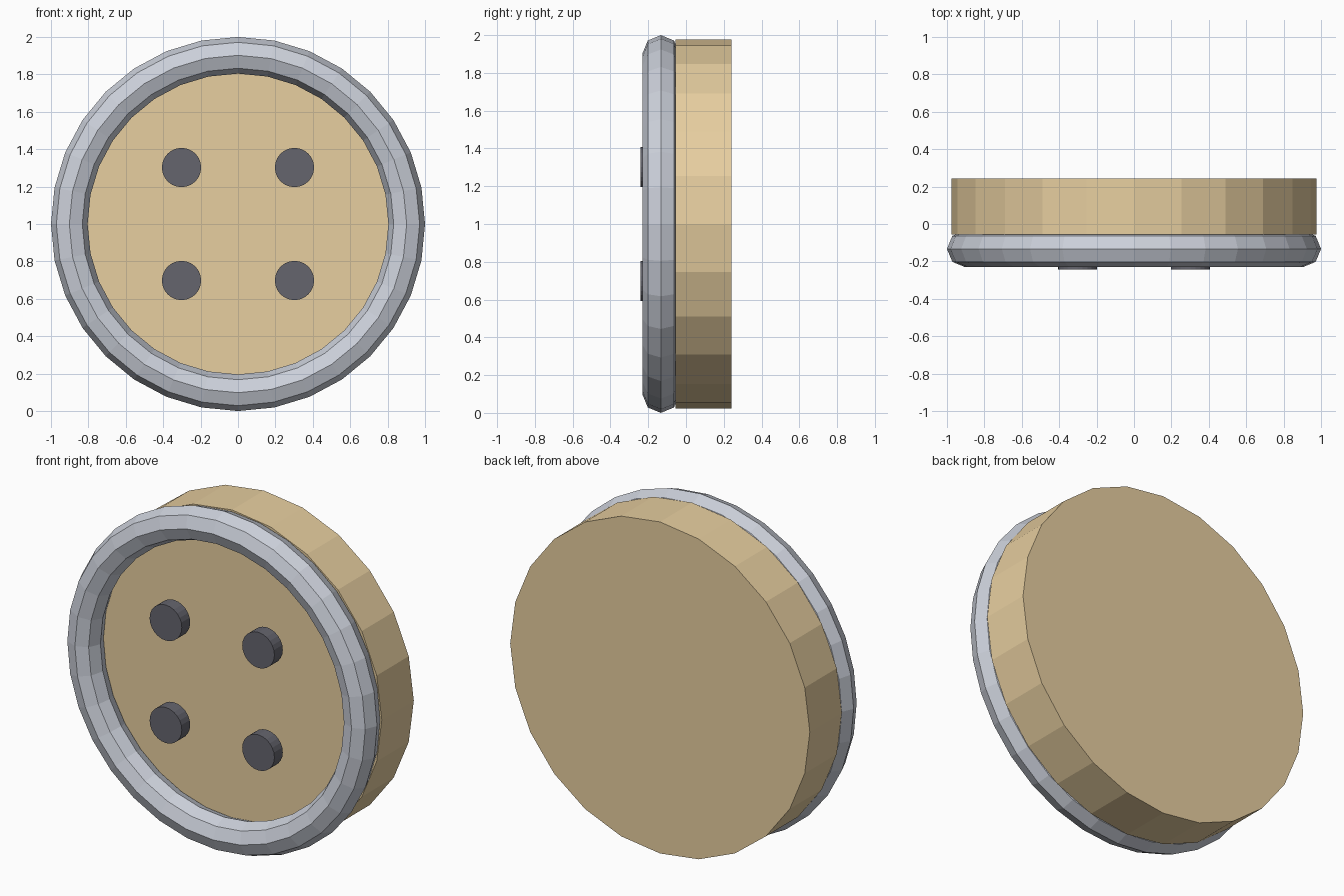
import bpy
from math import pi

if "Cube" in bpy.data.objects:
    bpy.data.objects.remove(bpy.data.objects["Cube"])

CZ = 1.0  # height of the common axis


def colour(obj, name, rgb):
    mat = bpy.data.materials.get(name) or bpy.data.materials.new(name)
    mat.diffuse_color = (*rgb, 1)
    mat.use_nodes = True
    mat.node_tree.nodes["Principled BSDF"].inputs["Base Color"].default_value = mat.diffuse_color
    obj.data.materials.append(mat)


def disc(name, x, z, y_front, y_back, radius, sides):
    """Flat-faced cylinder along y."""
    bpy.ops.mesh.primitive_cylinder_add(
        vertices=sides, radius=radius, depth=y_back - y_front,
        location=(x, (y_front + y_back) / 2, z), rotation=(pi / 2, 0, 0))
    obj = bpy.context.object
    obj.name = name
    return obj


TAN = (0.80, 0.62, 0.35)
STEEL = (0.60, 0.63, 0.70)
DARK = (0.13, 0.13, 0.155)

# Thick body, its front face showing through the rim
body = disc("body", 0, CZ, -0.056, 0.242, 0.977, 24)
colour(body, "tan", TAN)

# Rounded rim
bpy.ops.mesh.primitive_torus_add(
    major_segments=32, minor_segments=8, major_radius=0.902, minor_radius=0.098,
    location=(0, -0.133, CZ), rotation=(pi / 2, 0, 0))
rim = bpy.context.object
rim.name = "rim"
colour(rim, "steel", STEEL)

# Four short studs standing clear of the front face
for sx, side in ((-1, "left"), (1, "right")):
    for sz, level in ((-1, "lower"), (1, "upper")):
        stud = disc(f"stud_{level}_{side}", sx * 0.302, CZ + sz * 0.302,
                    -0.242, -0.164, 0.105, 24)
        colour(stud, "dark", DARK)
